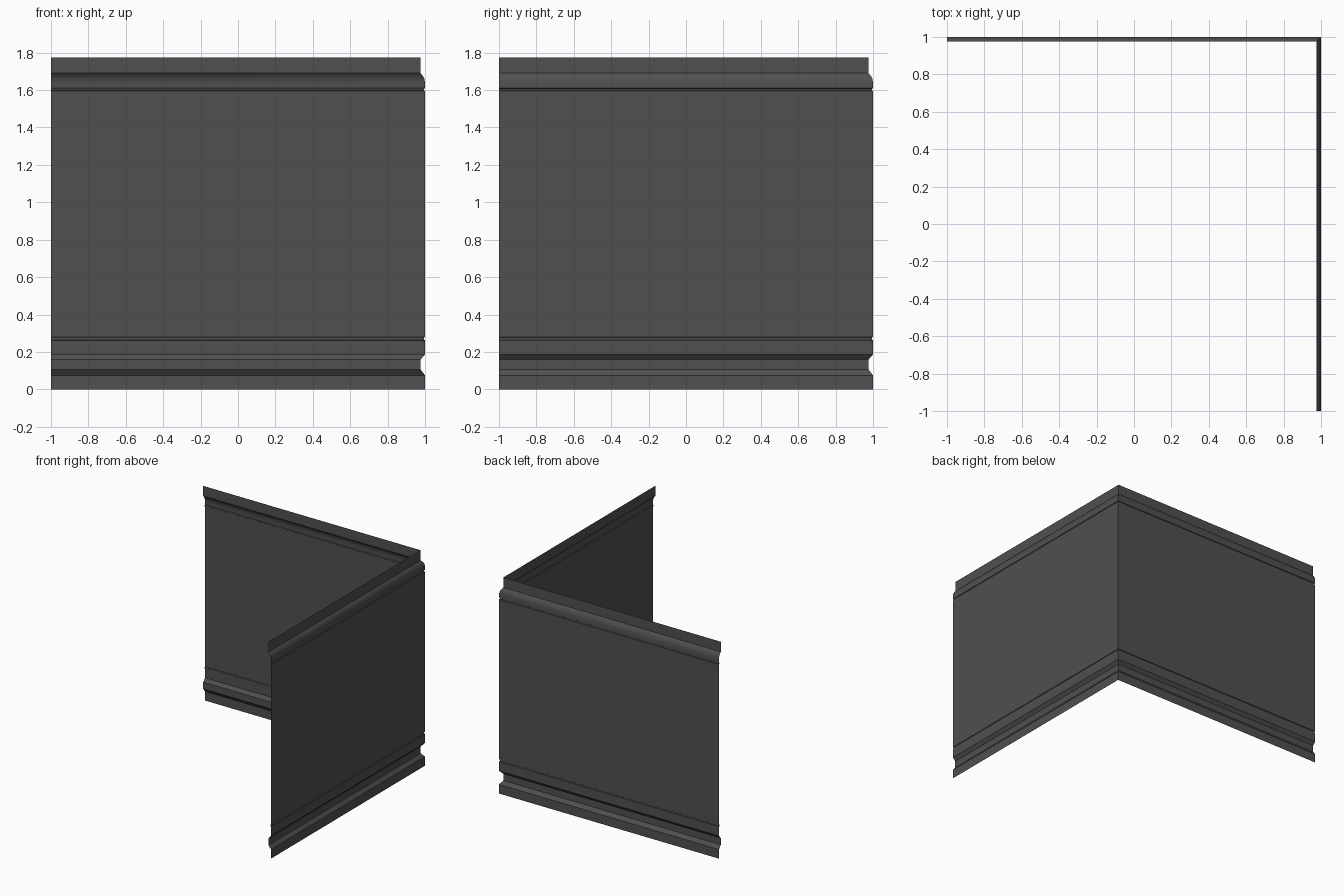
import bpy
import bmesh

if "Cube" in bpy.data.objects:
    bpy.data.objects.remove(bpy.data.objects["Cube"])

# One dark grey for the whole panel
grey = bpy.data.materials.new("dark_grey")
grey.diffuse_color = (0.08, 0.08, 0.08, 1)
grey.use_nodes = True
grey.node_tree.nodes["Principled BSDF"].inputs["Base Color"].default_value = grey.diffuse_color

# Pressed sheet profile, bottom to top: (distance from centre, height)
profile = [
    (1.0, 0.0), (1.0, 0.075), (0.977, 0.105), (0.977, 0.16), (1.0, 0.187),
    (1.0, 0.262), (0.995, 0.265), (0.995, 0.277), (1.0, 0.28),         # lower thin groove
    (1.0, 1.595), (0.995, 1.598), (0.995, 1.607), (1.0, 1.61),         # upper thin groove
    (1.0, 1.64), (0.997, 1.658), (0.99, 1.674), (0.976, 1.69),         # rounded shoulder
    (0.976, 1.773),                                                    # top lip
]

# Sweep the profile along the back and right sides with a mitred corner
bm = bmesh.new()
rows = [[bm.verts.new(c) for c in ((-1, d, z), (d, d, z), (d, -1, z))]
        for d, z in profile]
for low, high in zip(rows, rows[1:]):
    for i in range(2):
        bm.faces.new((low[i + 1], low[i], high[i], high[i + 1]))

mesh = bpy.data.meshes.new("corner_wall_panel")
bm.to_mesh(mesh)
bm.free()
mesh.materials.append(grey)
panel = bpy.data.objects.new("corner_wall_panel", mesh)
bpy.context.collection.objects.link(panel)

# Smooth the rounded shoulder while keeping the bends crisp
bpy.context.view_layer.objects.active = panel
panel.select_set(True)
bpy.ops.object.shade_smooth_by_angle(angle=0.5)
